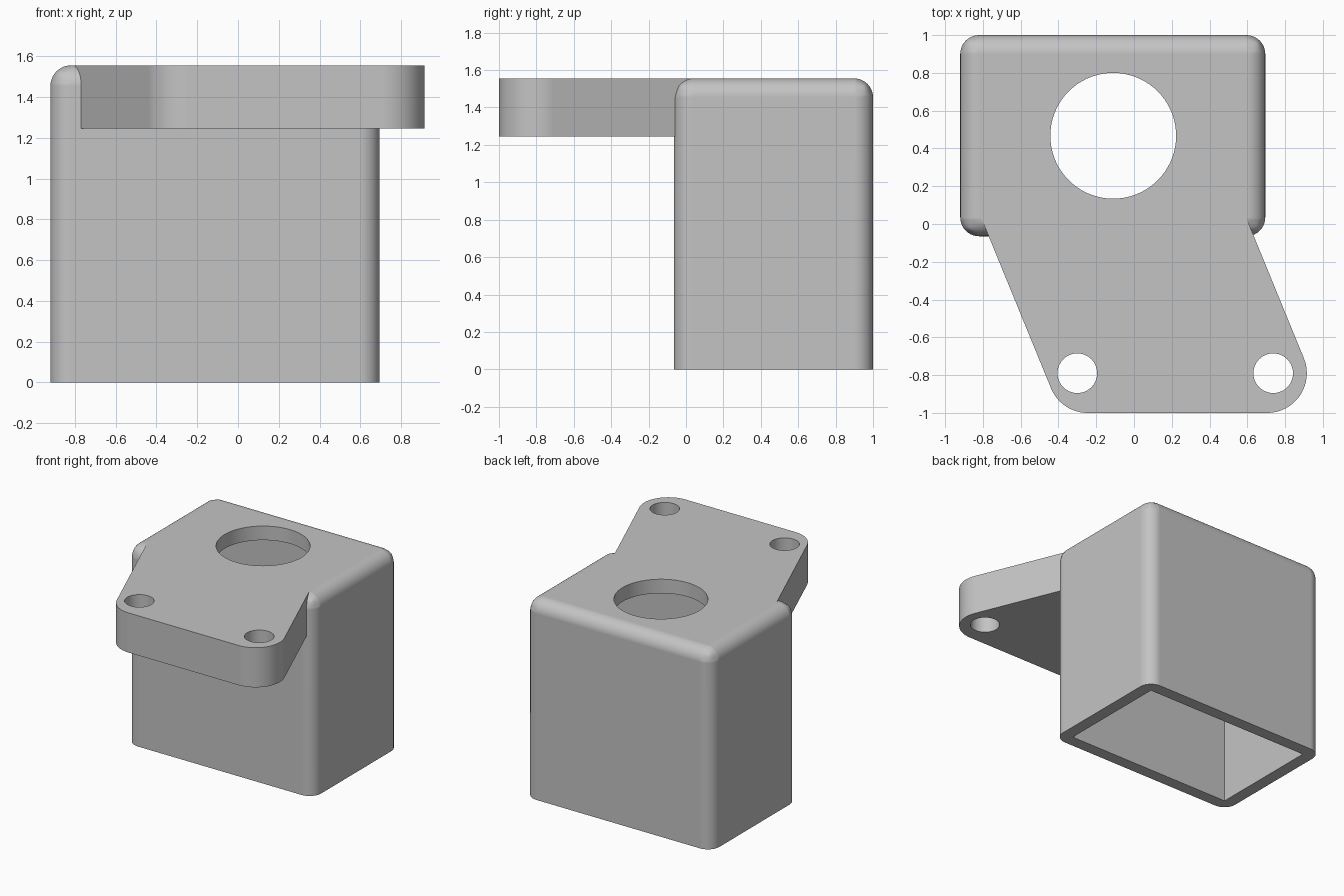
import bpy, bmesh
from math import cos, sin, radians

if "Cube" in bpy.data.objects:
    bpy.data.objects.remove(bpy.data.objects["Cube"], do_unlink=True)

grey = bpy.data.materials.new("plain grey")
grey.use_nodes = True
colour = (0.55, 0.55, 0.55, 1)
grey.diffuse_color = colour
grey.node_tree.nodes["Principled BSDF"].inputs["Base Color"].default_value = colour

TOP, WALL, FILLET = 1.555, 0.095, 0.1
X0, X1, Y0, Y1 = -0.92, 0.695, -0.065, 1.0


def add_object(name, bm):
    bmesh.ops.recalc_face_normals(bm, faces=bm.faces)
    mesh = bpy.data.meshes.new(name)
    bm.to_mesh(mesh)
    bm.free()
    mesh.materials.append(grey)
    obj = bpy.data.objects.new(name, mesh)
    bpy.context.collection.objects.link(obj)
    return obj


def prism(outline, z0, z1):
    bm = bmesh.new()
    face = bm.faces.new([bm.verts.new((x, y, z0)) for x, y in outline])
    up = bmesh.ops.extrude_face_region(bm, geom=[face])["geom"]
    for v in up:
        if isinstance(v, bmesh.types.BMVert):
            v.co.z = z1
    return bm


def rectangle(x0, x1, y0, y1):
    return [(x0, y0), (x1, y0), (x1, y1), (x0, y1)]


def arc(x, y, r, a0, a1, steps):
    angles = [radians(a0 + (a1 - a0) * i / steps) for i in range(steps + 1)]
    return [(x + r * cos(a), y + r * sin(a)) for a in angles]


def combine(target, tool, operation):
    mod = target.modifiers.new(operation, "BOOLEAN")
    mod.operation, mod.solver, mod.object = operation, "EXACT", tool
    bpy.context.view_layer.objects.active = target
    bpy.ops.object.modifier_apply(modifier=mod.name)
    bpy.data.objects.remove(tool, do_unlink=True)


# Housing: box rounded on every edge except around the open base
bm = prism(rectangle(X0, X1, Y0, Y1), 0, TOP)
edges = [e for e in bm.edges if max(v.co.z for v in e.verts) > 0]
bmesh.ops.bevel(bm, geom=edges, offset=FILLET, segments=10, profile=0.5,
                affect="EDGES")
housing = add_object("bracket_housing", bm)

# Slanted mounting plate with rounded outer corners
SLANT, BACK, LEAN = 22.3, 0.035, 0.41
outline = arc(-0.245, -0.79, 0.21, 180 + SLANT, 270, 14)
outline += arc(0.705, -0.79, 0.21, 270, 360 + SLANT, 20)
for end in (outline[-1], outline[0]):
    outline.append((end[0] - LEAN * (BACK - end[1]), BACK))
combine(housing, add_object("mounting_plate", prism(outline, 1.245, TOP)), "UNION")

# Hollow inside, open at the base
inside = rectangle(X0 + WALL, X1 - WALL, Y0 + WALL, Y1 - WALL)
combine(housing, add_object("cavity", prism(inside, -0.2, TOP - 0.11)), "DIFFERENCE")

# Large top opening and two screw holes
for x, y, r, n in ((-0.11, 0.467, 0.333, 72), (-0.3, -0.79, 0.105, 40),
                   (0.737, -0.79, 0.105, 40)):
    circle = arc(x, y, r, 0, 360, n)[:-1]
    combine(housing, add_object("hole", prism(circle, 1.1, TOP + 0.2)), "DIFFERENCE")

# Smooth fillets with crisp edges
bpy.ops.object.select_all(action="DESELECT")
housing.select_set(True)
bpy.context.view_layer.objects.active = housing
bpy.ops.object.shade_smooth_by_angle(angle=radians(25))
weighted = housing.modifiers.new("weighted normals", "WEIGHTED_NORMAL")
weighted.keep_sharp = True
